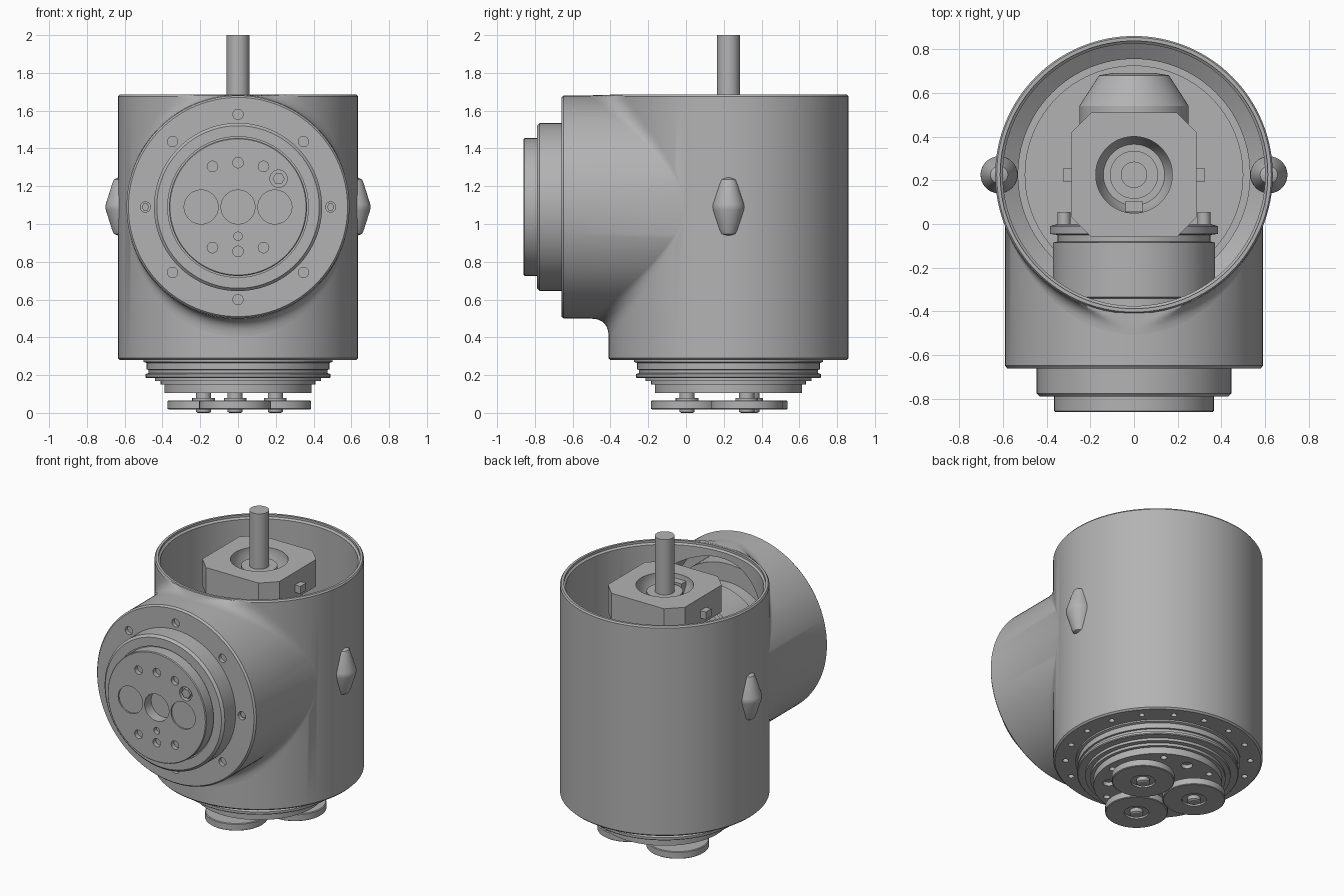
import bpy, bmesh
from math import sin, cos, pi, sqrt, radians
from mathutils import Matrix, Vector

if "Cube" in bpy.data.objects:
    bpy.data.objects.remove(bpy.data.objects["Cube"])

grey = bpy.data.materials.new("machined grey")
grey.use_nodes = True
grey.diffuse_color = (0.45, 0.45, 0.45, 1)
grey.node_tree.nodes["Principled BSDF"].inputs["Base Color"].default_value = grey.diffuse_color

CY, HZ = 0.225, 1.09            # body axis (y) and front axis (height)
R_BODY, R_NECK = 0.635, 0.59
UP = Matrix.Translation((0, CY, 0))
FRONT = Matrix.Translation((0, 0, HZ)) @ Matrix.Rotation(pi / 2, 4, 'X')


def finish(name, bm, matrix=None):
    if matrix:
        bm.transform(matrix)
    mesh = bpy.data.meshes.new(name)
    bm.to_mesh(mesh)
    bm.free()
    mesh.materials.append(grey)
    obj = bpy.data.objects.new(name, mesh)
    bpy.context.scene.collection.objects.link(obj)
    return obj


def lathe(name, profile, matrix=UP, segs=96):
    """Closed solid turned from (radius, height) points."""
    bm = bmesh.new()
    rings = [[bm.verts.new((r * cos(2 * pi * i / segs), r * sin(2 * pi * i / segs), h))
              for i in range(segs)] for r, h in profile]
    for a, b in zip(rings, rings[1:]):
        for i in range(segs):
            j = (i + 1) % segs
            bm.faces.new((a[i], a[j], b[j], b[i]))
    bm.faces.new(rings[0][::-1])
    bm.faces.new(rings[-1])
    bmesh.ops.recalc_face_normals(bm, faces=bm.faces[:])
    return finish(name, bm, matrix)


def rod(name, r, h0, h1, matrix=UP, segs=48):
    return lathe(name, [(r, h0), (r, h1)], matrix, segs)


def box(name, center, size):
    bm = bmesh.new()
    bmesh.ops.create_cube(bm, size=1)
    return finish(name, bm, Matrix.Translation(center) @ Matrix.Diagonal((*size, 1)))


def boolean(target, other, operation='DIFFERENCE'):
    other.hide_render = True
    mod = target.modifiers.new("cut", 'BOOLEAN')
    mod.operation, mod.object, mod.solver = operation, other, 'EXACT'
    graph = bpy.context.evaluated_depsgraph_get()
    mesh = bpy.data.meshes.new_from_object(target.evaluated_get(graph))
    target.modifiers.clear()
    target.data = mesh
    bpy.data.objects.remove(other)


def drill(target, holes, h0, h1, matrix=UP, segs=24):
    """Cut round holes given as (x, y, radius) in the part's own plane."""
    bm = bmesh.new()
    for x, y, r in holes:
        bmesh.ops.create_cone(bm, cap_ends=True, segments=segs, radius1=r, radius2=r,
                              depth=h1 - h0, matrix=Matrix.Translation((x, y, (h0 + h1) / 2)))
    boolean(target, finish("hole_cutter", bm, matrix))


def circle(count, radius, r, start=0):
    return [(radius * cos(start + 2 * pi * i / count),
             radius * sin(start + 2 * pi * i / count), r) for i in range(count)]


# Hollow housing: upright drum joined to a front neck
housing = lathe("housing", [(0.625, 0.28), (R_BODY, 0.29), (R_BODY, 1.675), (0.628, 1.685)], segs=128)
neck = lathe("neck", [(R_NECK, -0.15), (R_NECK, 0.648), (0.58, 0.66)], FRONT, 128)
boolean(housing, neck, 'UNION')
boolean(housing, lathe("cavity", [(0.53, 0.36), (0.53, 0.45), (0.6, 0.5), (0.6, 1.66),
                                  (0.612, 1.67), (0.612, 1.8)], segs=128))
boolean(housing, rod("neck_cavity", 0.53, -0.2, 0.62, FRONT, 96))
drill(housing, circle(8, 0.49, 0.027), 0.635, 0.7, FRONT)
drill(housing, circle(18, 0.56, 0.018), 0.2, 0.31)

# Blend between neck and drum, fading out at the sides
bm = bmesh.new()
STEPS, AROUND = 8, 128
grid = []
for i in range(AROUND):
    a = 2 * pi * i / AROUND
    f = 0.095 * sin(a) ** 2

    def wall(r):
        return CY - sqrt(R_BODY ** 2 - (r * cos(a)) ** 2)

    pts = [(R_NECK, wall(R_NECK) - f), (R_NECK, wall(R_NECK)), (R_NECK + f, wall(R_NECK + f))]
    row = []
    for k in range(STEPS + 1):
        t = k / STEPS
        w = ((1 - t) ** 2, 2 * t * (1 - t), t * t)
        r = sum(c * p[0] for c, p in zip(w, pts)) + 0.001
        y = sum(c * p[1] for c, p in zip(w, pts))
        row.append(bm.verts.new((r * cos(a), y, min(HZ + r * sin(a), 1.682))))
    grid.append(row)
for i in range(AROUND):
    p, q = grid[i], grid[(i + 1) % AROUND]
    for k in range(STEPS):
        bm.faces.new((p[k], p[k + 1], q[k + 1], q[k]))
bmesh.ops.dissolve_degenerate(bm, dist=0.0005, edges=bm.edges[:])
bm.normal_update()
if sum(f.normal.y for f in bm.faces) > 0:
    bmesh.ops.reverse_faces(bm, faces=bm.faces[:])
finish("neck_fillet", bm)

# Front output hub with ports, screw holes and one plug
hub = lathe("front_hub", [(0.46, 0.45), (0.46, 0.63), (0.445, 0.63), (0.445, 0.775), (0.43, 0.79),
                          (0.372, 0.79), (0.372, 0.78), (0.365, 0.78), (0.365, 0.855), (0.36, 0.86)], FRONT)
ports = [(x, 0, 0.09) for x in (-0.195, 0.195)]
drill(hub, ports, 0.85, 0.9, FRONT, 48)
drill(hub, [(0, 0, 0.09)], 0.79, 0.9, FRONT, 48)
screws = [(x, s * y, 0.028) for s in (1, -1) for x, y in ((-0.135, 0.215), (0, 0.235), (0.135, 0.215))]
drill(hub, screws + [(0, -0.155, 0.022), (0.215, 0.15, 0.046)], 0.83, 0.9, FRONT)
rod("hub_plug", 0.032, 0.82, 0.858, FRONT @ Matrix.Translation((0.215, 0.15, 0)), 6)
for side, x in (("left", 0.49), ("right", -0.49)):
    rod(side + "_flange_screw", 0.02, 0.63, 0.645, FRONT @ Matrix.Translation((x, 0, 0)), 6)

# Side lugs, tapered up and down
for side, s in (("left", 1), ("right", -1)):
    lathe(side + "_lug", [(0.02, 0.94), (0.04, 0.948), (0.05, 0.97), (0.083, 1.075), (0.085, 1.09),
                          (0.083, 1.105), (0.05, 1.21), (0.04, 1.235), (0.02, 1.245)],
          Matrix.Translation((s * 0.617, CY, 0)), 32)

# Stepped base under the drum
base = lathe("base_flange", [(0.39, 0.105), (0.39, 0.15), (0.41, 0.15), (0.41, 0.168), (0.44, 0.168),
                             (0.44, 0.185), (0.485, 0.185), (0.49, 0.19), (0.49, 0.205), (0.475, 0.21),
                             (0.475, 0.228), (0.485, 0.23), (0.485, 0.265), (0.5, 0.27), (0.5, 0.38)])
drill(base, circle(3, 0.3, 0.035, radians(86)) + circle(6, 0.34, 0.02, radians(56)), 0.05, 0.13)

# Three planet rollers with pins
for n in range(3):
    a = radians(26 + 120 * n)
    at = Matrix.Translation((0.22 * cos(a), CY + 0.22 * sin(a), 0))
    roller = lathe(f"roller_{n + 1}", [(0.185, 0.018), (0.19, 0.022), (0.19, 0.062), (0.185, 0.066)], at, 64)
    drill(roller, [(0, 0, 0.075)], 0, 0.03, at, 32)
    lathe(f"roller_pin_{n + 1}", [(0.03, 0), (0.04, 0.006), (0.04, 0.115)], at, 24)
    rod(f"roller_collar_{n + 1}", 0.06, 0.06, 0.08, at, 24)

# Upright gearbox: chamfered block, bored recess, boss and shaft
bm = bmesh.new()
W, C = 0.285, 0.195
outline = [(W, -C), (W, C), (C, W), (-C, W), (-W, C), (-W, -C), (-C, -W), (C, -W)]
face = bm.faces.new([bm.verts.new((x, y, 1.49)) for x, y in outline])
top = bmesh.ops.extrude_face_region(bm, geom=[face])["geom"]
bmesh.ops.translate(bm, verts=[v for v in top if isinstance(v, bmesh.types.BMVert)], vec=(0, 0, 0.18))
bmesh.ops.recalc_face_normals(bm, faces=bm.faces[:])
block = finish("gearbox_block", bm, UP)
boolean(block, lathe("bore", [(0.14, 1.55), (0.175, 1.62), (0.175, 1.8)]))
rod("gearbox_column", 0.24, 0.35, 1.5, UP, 64)
rod("shaft_boss", 0.11, 1.5, 1.63)
rod("drive_shaft", 0.06, 1.4, 2.0)
box("bore_key", (0, 0.08, 1.6), (0.08, 0.05, 0.08))
for side, s in (("left", 1), ("right", -1)):
    box(side + "_block_tab", (s * 0.3, CY, 1.56), (0.05, 0.06, 0.05))

# Horizontal motor inside the neck
lathe("motor_drum", [(0.35, -0.69 + 0.69), (0.385, 0.01), (0.385, 0.045), (0.35, 0.05), (0.35, 0.08),
                     (0.37, 0.085), (0.37, 0.335), (0.34, 0.34), (0.34, 0.46)], FRONT)
lathe("motor_tail", [(0.1, -0.69), (0.16, -0.68), (0.25, -0.54), (0.25, 0.02)], FRONT, 64)
for n, (x, z, r) in enumerate(circle(6, 0.32, 0.03)):
    rod(f"motor_bolt_{n + 1}", r, -0.055, 0.02, FRONT @ Matrix.Translation((x, z, 0)), 16)

# Smooth round walls, crisp edges
for obj in bpy.context.scene.objects:
    obj.select_set(obj.type == 'MESH')
    if obj.type == 'MESH':
        bpy.context.view_layer.objects.active = obj
bpy.ops.object.shade_smooth_by_angle(angle=radians(30))
